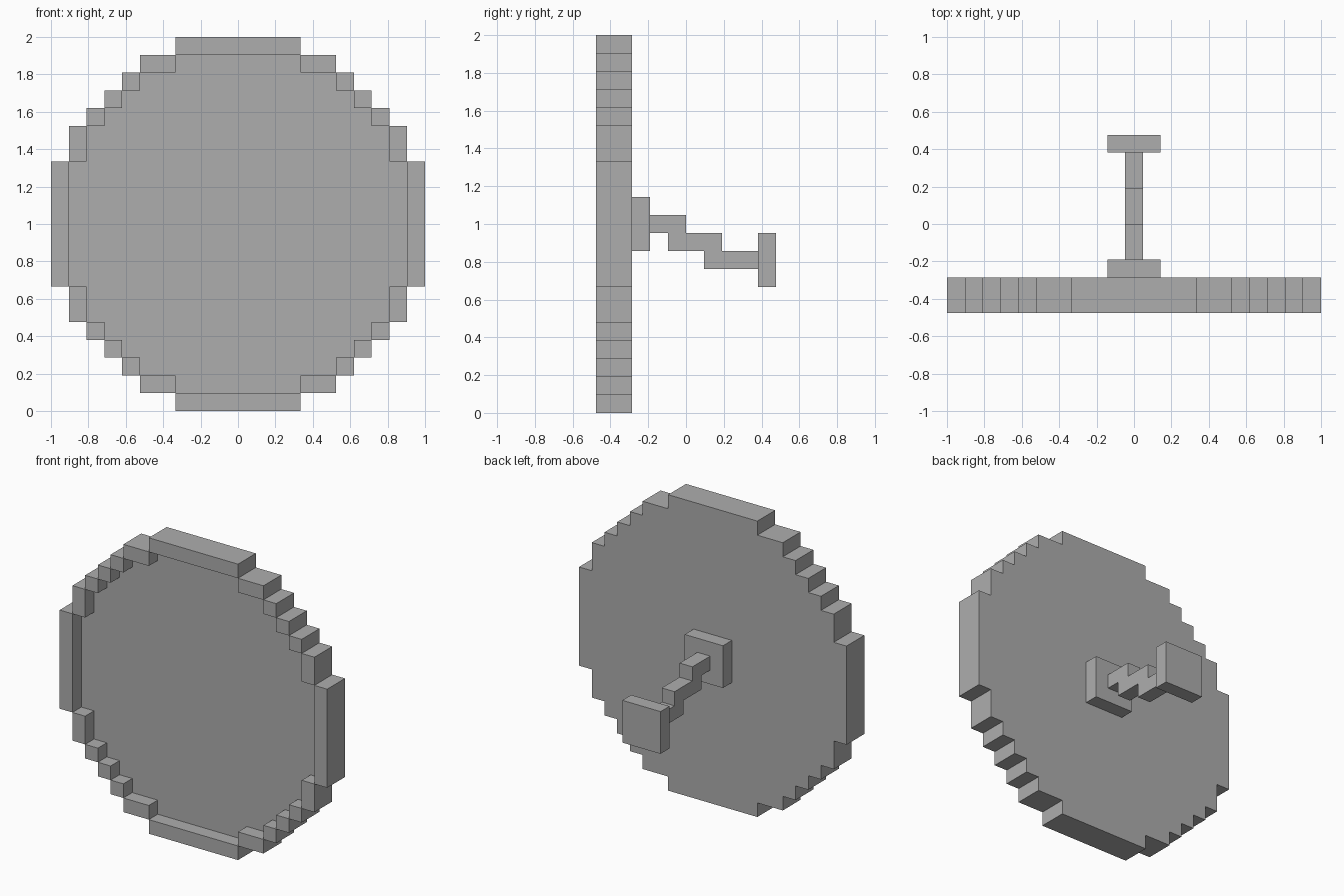
import bpy
import bmesh
from mathutils import Vector

cube = bpy.data.objects.get("Cube")
if cube:
    bpy.data.objects.remove(cube, do_unlink=True)

U = 2 / 21            # one block
MID = 10.5            # disc centre height, in blocks
STEPS = [3.5, 5.5, 6.5, 7.5, 8.5, 9.5]   # stair corners of the round outline

grey = bpy.data.materials.new("grey")
grey.use_nodes = True
colour = (0.42, 0.42, 0.42, 1)
grey.diffuse_color = colour
grey.node_tree.nodes["Principled BSDF"].inputs["Base Color"].default_value = colour


def finish(name, bm):
    bmesh.ops.recalc_face_normals(bm, faces=bm.faces)
    bmesh.ops.scale(bm, vec=(U, U, U), verts=bm.verts)
    mesh = bpy.data.meshes.new(name)
    bm.to_mesh(mesh)
    bm.free()
    mesh.materials.append(grey)
    bpy.context.collection.objects.link(bpy.data.objects.new(name, mesh))


def add_box(bm, x, y, z):
    verts = bmesh.ops.create_cube(bm, size=1)["verts"]
    for v in verts:
        v.co = Vector([(a + b) / 2 + c * (b - a) for (a, b), c in zip((x, y, z), v.co)])


def extrude_outline(name, points, direction):
    bm = bmesh.new()
    face = bm.faces.new([bm.verts.new(p) for p in points])
    new = bmesh.ops.extrude_face_region(bm, geom=[face], use_keep_orig=True)["geom"]
    moved = [g for g in new if isinstance(g, bmesh.types.BMVert)]
    bmesh.ops.translate(bm, vec=direction, verts=moved)
    finish(name, bm)


# Raised rim: four long bars joined by stepped corner blocks
rim = bmesh.new()
inner, outer, bar = STEPS[-1], MID, (-STEPS[0], STEPS[0])
depth = (-5, -3)
for s in (-1, 1):
    edge = sorted((s * inner, s * outer))
    add_box(rim, edge, depth, [MID + b for b in bar])
    add_box(rim, bar, depth, [MID + e for e in edge])
    for t in (-1, 1):
        for i in range(5):
            x = sorted((s * STEPS[i], s * STEPS[i + 1]))
            z = sorted((MID + t * STEPS[4 - i], MID + t * STEPS[5 - i]))
            add_box(rim, x, depth, z)
finish("shield_rim", rim)

# Recessed panel inside the rim
quarter = []
for i in range(6):
    quarter.append((STEPS[5 - i], STEPS[i]))
    if i < 5:
        quarter.append((STEPS[4 - i], STEPS[i]))
outline = []
for turn in range(4):
    outline += quarter
    quarter = [(-z, x) for x, z in quarter]
extrude_outline("shield_panel", [(x, -4, MID + z) for x, z in outline], (0, 1, 0))

# Mounting plate and grip plate
for name, y, z in (("mounting_plate", (-3, -2), (9, 12)), ("grip_plate", (4, 5), (7, 10))):
    bm = bmesh.new()
    add_box(bm, (-1.5, 1.5), y, z)
    finish(name, bm)

# Stepped handle arm, drawn from the side
arm = [(-2, 10), (-1, 10), (-1, 9), (1, 9), (1, 8), (4, 8),
       (4, 9), (2, 9), (2, 10), (0, 10), (0, 11), (-2, 11)]
extrude_outline("handle_arm", [(-0.5, y, z) for y, z in arm], (1, 0, 0))
